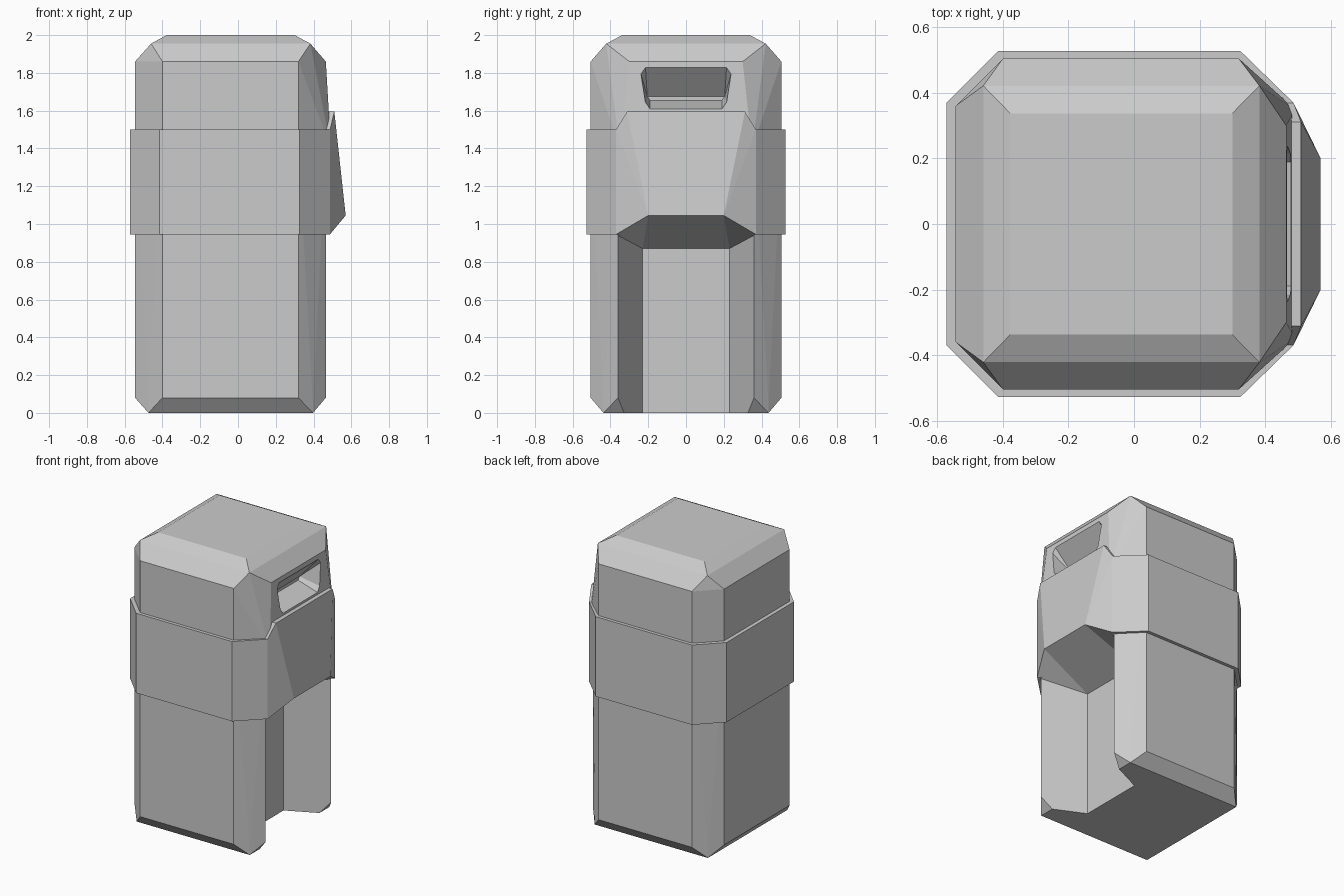
import bpy, bmesh

if "Cube" in bpy.data.objects:
    bpy.data.objects.remove(bpy.data.objects["Cube"])


def mirror_y(pts):
    return [(x, s * y, z) for x, y, z in pts for s in (1, -1)]


def hull(name, half):
    """Convex faceted solid from half of its corners, mirrored across y."""
    bm = bmesh.new()
    for p in mirror_y(half):
        bm.verts.new(p)
    res = bmesh.ops.convex_hull(bm, input=bm.verts)
    junk = {v for v in res["geom_interior"] + res["geom_unused"]
            if isinstance(v, bmesh.types.BMVert)}
    bmesh.ops.delete(bm, geom=list(junk), context='VERTS')
    bmesh.ops.dissolve_limit(bm, angle_limit=0.01, verts=bm.verts, edges=bm.edges)
    bmesh.ops.recalc_face_normals(bm, faces=bm.faces)
    me = bpy.data.meshes.new(name)
    bm.to_mesh(me)
    bm.free()
    ob = bpy.data.objects.new(name, me)
    bpy.context.collection.objects.link(ob)
    return ob


def octagon(z, left, x0, x1, right, y_side, y_front, y_right=None):
    return [(left, y_side, z), (x0, y_front, z), (x1, y_front, z),
            (right, y_right or y_side, z)]


def cut(ob, cutter):
    mod = ob.modifiers.new("cut", 'BOOLEAN')
    mod.operation = 'DIFFERENCE'
    mod.solver = 'EXACT'
    mod.object = cutter
    bpy.context.view_layer.objects.active = ob
    bpy.ops.object.modifier_apply(modifier=mod.name)


# lower body with bevelled square foot
lower = hull("lower_body",
             [(x, 0.437, z) for x in (-0.474, 0.397) for z in (0, 0.035)]
             + octagon(0.08, -0.545, -0.4, 0.32, 0.465, 0.36, 0.505)
             + octagon(1.41, -0.545, -0.4, 0.32, 0.465, 0.36, 0.505))

# upper body with bevelled lid and slanted right face
upper = hull("upper_body",
             octagon(1.40, -0.545, -0.4, 0.32, 0.492, 0.36, 0.505, 0.35)
             + octagon(1.86, -0.545, -0.4, 0.32, 0.465, 0.36, 0.505, 0.30)
             + [(-0.46, 0.422, 1.955), (0.383, 0.422, 1.955),
                (-0.378, 0.338, 2.0), (0.30, 0.338, 2.0)])

# belt around the middle
belt = hull("belt",
            octagon(0.945, -0.572, -0.415, 0.325, 0.487, 0.37, 0.528)
            + octagon(1.5, -0.572, -0.415, 0.325, 0.487, 0.37, 0.528))

# wedge-shaped bulge on the right of the belt
bulge = hull("belt_bulge",
             [(x, 0.37, z) for x in (0.4, 0.487) for z in (0.945, 1.5)]
             + [(0.4, 0.312, 1.595), (0.51, 0.312, 1.595), (0.57, 0.2, 1.045)])

# channel below the bulge
channel = hull("channel_cutter",
               [(0.19, 0.23, 0.87), (0.546, 0.398, 0.96), (0.646, 0.194, 1.08)]
               + [(0.19, 0.23, -0.1), (0.546, 0.398, -0.1), (0.646, 0.194, -0.1)])

# slot above the bulge, narrowing inward
profile = [(0.215, 1.837), (0.24, 1.80), (0.215, 1.645), (0.19, 1.61)]
slot = hull("slot_cutter",
            [(x, y, z) for x in (0.475, 0.6) for y, z in profile]
            + [(0.33, 0.205, 1.675), (0.33, 0.19, 1.655)])

for part in (lower, belt, bulge):
    cut(part, channel)
cut(upper, slot)
for c in (channel, slot):
    bpy.data.objects.remove(c, do_unlink=True)
